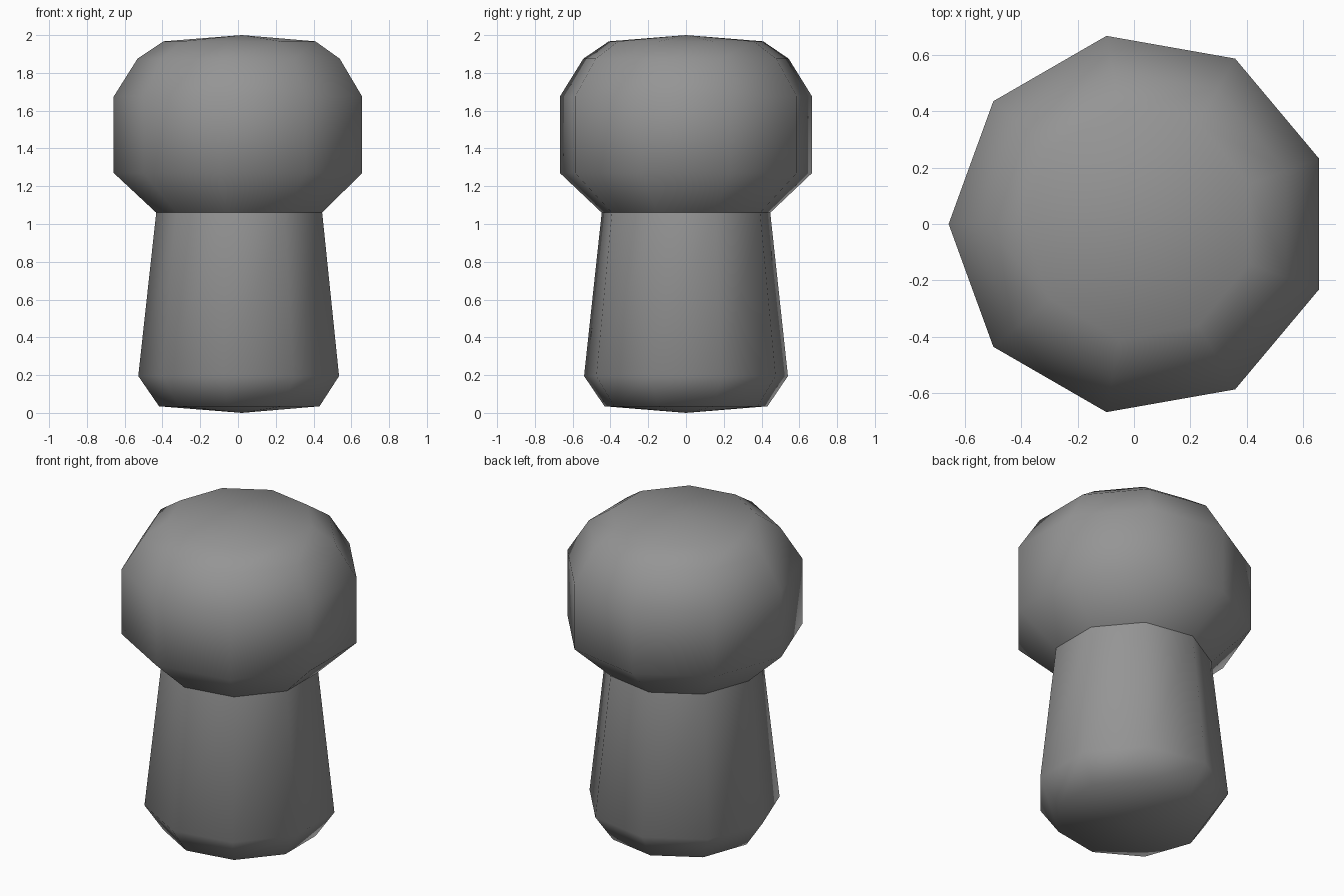
import bpy
import bmesh
from math import cos, sin, radians

cube = bpy.data.objects.get("Cube")
if cube:
    bpy.data.objects.remove(cube, do_unlink=True)

SIDES = 9
CENTRE_X = 0.02

grey = bpy.data.materials.new("mid grey")
grey.use_nodes = True
colour = (0.3, 0.3, 0.3, 1)
grey.diffuse_color = colour
grey.node_tree.nodes["Principled BSDF"].inputs["Base Color"].default_value = colour


def lathe(name, profile):
    """Nine-sided turned part; a radius of zero closes to a point."""
    bm = bmesh.new()
    rings = []
    for r, z in profile:
        if r == 0:
            rings.append([bm.verts.new((CENTRE_X, 0, z))] * SIDES)
            continue
        angles = [radians(180 + 360 * i / SIDES) for i in range(SIDES)]
        rings.append([bm.verts.new((CENTRE_X + r * cos(a), r * sin(a), z))
                      for a in angles])
    for low, high in zip(rings, rings[1:]):
        for i in range(SIDES):
            j = (i + 1) % SIDES
            corners = [low[i], low[j], high[j], high[i]]
            bm.faces.new(list(dict.fromkeys(corners)))
    for face in bm.faces:
        face.smooth = True
    mesh = bpy.data.meshes.new(name)
    bm.to_mesh(mesh)
    bm.free()
    mesh.materials.append(grey)
    obj = bpy.data.objects.new(name, mesh)
    bpy.context.collection.objects.link(obj)
    return obj


# Tapered stem with a chamfered foot
lathe("stem", [(0, 0), (0.438, 0.035), (0.548, 0.195), (0.453, 1.06)])

# Rounded cap, widest at the middle band
lathe("cap", [(0.453, 1.06), (0.678, 1.27), (0.678, 1.675),
              (0.552, 1.875), (0.415, 1.967), (0, 2)])
